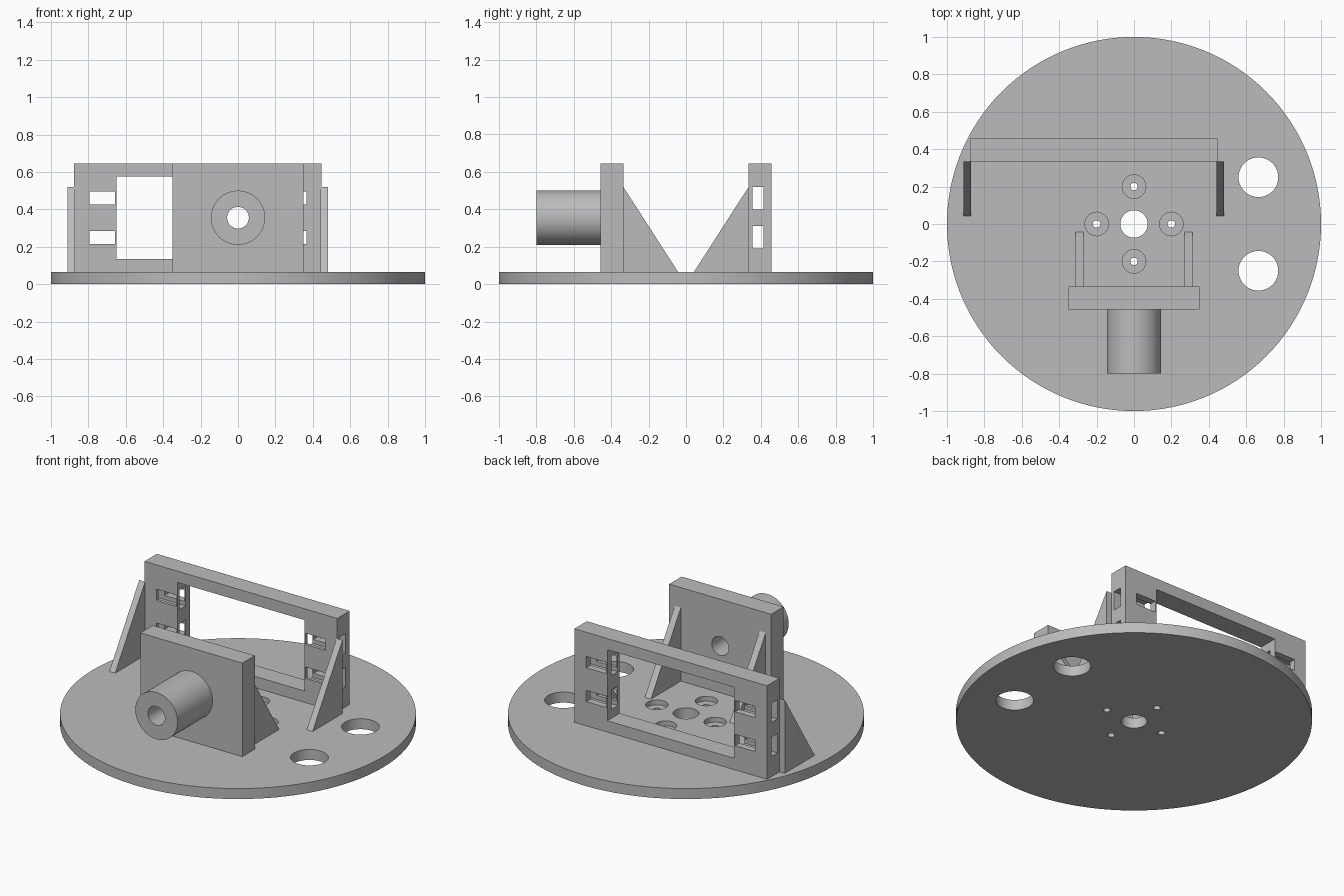
import bpy, bmesh, math
from mathutils import Matrix, Vector

cube = bpy.data.objects.get("Cube")
if cube:
    bpy.data.objects.remove(cube, do_unlink=True)

grey = bpy.data.materials.new("plain grey")
grey.use_nodes = True
COLOUR = (0.5, 0.5, 0.5, 1)
grey.diffuse_color = COLOUR
grey.node_tree.nodes["Principled BSDF"].inputs["Base Color"].default_value = COLOUR

BASE, TOP = 0.065, 0.645


def finish(bm, name):
    bmesh.ops.recalc_face_normals(bm, faces=bm.faces)
    mesh = bpy.data.meshes.new(name)
    bm.to_mesh(mesh)
    bm.free()
    mesh.materials.append(grey)
    obj = bpy.data.objects.new(name, mesh)
    bpy.context.scene.collection.objects.link(obj)
    return obj


def box(name, x, y, z):
    bm = bmesh.new()
    size = Vector((x[1] - x[0], y[1] - y[0], z[1] - z[0]))
    mid = Vector((sum(x), sum(y), sum(z))) / 2
    bmesh.ops.create_cube(bm, size=1, matrix=Matrix.Translation(mid) @ Matrix.Diagonal(size).to_4x4())
    return finish(bm, name)


def cylinder(name, centre, radius, length, along_y=False, sides=64):
    bm = bmesh.new()
    turn = Matrix.Rotation(math.pi / 2, 4, "X") if along_y else Matrix.Identity(4)
    bmesh.ops.create_cone(bm, cap_ends=True, segments=sides, radius1=radius, radius2=radius,
                          depth=length, matrix=Matrix.Translation(centre) @ turn)
    return finish(bm, name)


def gusset(name, x, y_wall, y_toe):
    # Triangular brace extruded across x
    bm = bmesh.new()
    profile = [(y_wall, BASE), (y_toe, BASE), (y_wall, 0.52)]
    face = bm.faces.new([bm.verts.new((x[0], y, z)) for y, z in profile])
    side = bmesh.ops.extrude_face_region(bm, geom=[face])["geom"]
    bmesh.ops.translate(bm, vec=(x[1] - x[0], 0, 0),
                        verts=[v for v in side if isinstance(v, bmesh.types.BMVert)])
    return finish(bm, name)


def cut(target, cutters):
    for cutter in cutters:
        mod = target.modifiers.new("cut", "BOOLEAN")
        mod.operation = "DIFFERENCE"
        mod.solver = "EXACT"
        mod.object = cutter
        bpy.context.view_layer.objects.active = target
        bpy.ops.object.modifier_apply(modifier=mod.name)
        bpy.data.objects.remove(cutter, do_unlink=True)


def smooth(obj):
    bpy.ops.object.select_all(action="DESELECT")
    obj.select_set(True)
    bpy.context.view_layer.objects.active = obj
    bpy.ops.object.shade_smooth_by_angle(angle=math.radians(30))


# Round base with centre hole, cable holes and counterbored screw holes
base = cylinder("round_base", (0, 0, BASE / 2), 1, BASE, sides=128)
holes = [cylinder("centre_hole", (0, 0, 0), 0.073, 1)]
for y in (-0.25, 0.25):
    holes.append(cylinder("cable_hole", (0.665, y, 0), 0.106, 1))
for x, y in ((0.2, 0), (-0.2, 0), (0, 0.2), (0, -0.2)):
    holes.append(cylinder("screw_hole", (x, y, 0), 0.02, 1, sides=32))
    holes.append(cylinder("counterbore", (x, y, BASE), 0.063, 0.06))
cut(base, holes)
smooth(base)

# Front plate and hollow boss sharing one bore
plate = box("front_plate", (-0.35, 0.35), (-0.457, -0.335), (BASE, TOP))
boss = cylinder("front_boss", (0, -0.628, 0.355), 0.145, 0.342, along_y=True)
for part in (plate, boss):
    cut(part, [cylinder("bore", (0, -0.5, 0.355), 0.058, 1, along_y=True)])
    smooth(part)

# Rear frame with window and crossing strap slots
MID, HALF = -0.215, 0.661
frame = box("rear_frame", (MID - HALF, MID + HALF), (0.335, 0.457), (BASE, TOP))
openings = [box("window", (MID - 0.435, MID + 0.435), (0, 1), (0.135, 0.575))]
for z in (0.25, 0.46):
    openings.append(box("side_slot", (-2, 2), (0.355, 0.415), (z - 0.06, z + 0.06)))
    for s in (-1, 1):
        ends = sorted((MID + s * 0.442, MID + s * 0.58))
        openings.append(box("face_slot", ends, (0, 1), (z - 0.035, z + 0.035)))
cut(frame, openings)

# Paired braces behind the plate and ahead of the frame
for s, label in ((-1, "right"), (1, "left")):
    gusset("plate_brace_" + label, sorted((s * 0.27, s * 0.312)), -0.335, -0.042)
    gusset("frame_brace_" + label, sorted((MID + s * 0.657, MID + s * 0.697)), 0.335, 0.042)
